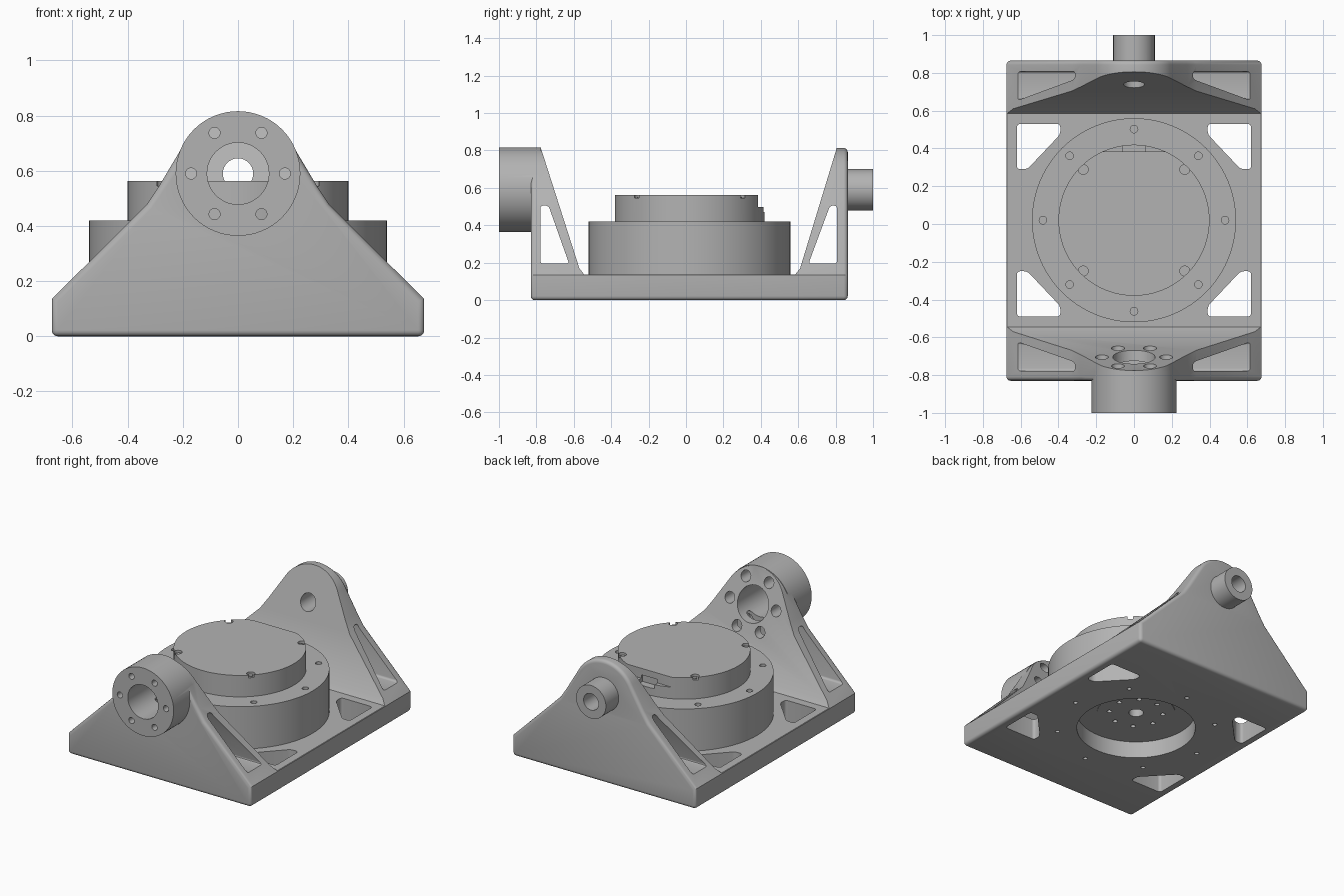
import bpy, bmesh, math
from mathutils import Matrix, Vector

if "Cube" in bpy.data.objects:
    bpy.data.objects.remove(bpy.data.objects["Cube"], do_unlink=True)

grey = bpy.data.materials.new("machined_grey")
grey.use_nodes = True
grey.diffuse_color = (0.45, 0.45, 0.45, 1)
grey.node_tree.nodes["Principled BSDF"].inputs["Base Color"].default_value = (0.45, 0.45, 0.45, 1)

AXIS_Z = 0.59      # height of the tilt axis
MID_Y = 0.02       # centre of the turntable


def finish(name, bm):
    bmesh.ops.recalc_face_normals(bm, faces=bm.faces)
    mesh = bpy.data.meshes.new(name)
    bm.to_mesh(mesh)
    bm.free()
    mesh.materials.append(grey)
    ob = bpy.data.objects.new(name, mesh)
    bpy.context.collection.objects.link(ob)
    return ob


def prism(name, points, axis, lo, hi, corner=0):
    """Extrude a 2D outline along an axis, optionally rounding its corners."""
    place = {"x": lambda a, b, t: (t, a, b),
             "y": lambda a, b, t: (a, t, b),
             "z": lambda a, b, t: (a, b, t)}[axis]
    bm = bmesh.new()
    face = bm.faces.new([bm.verts.new(place(a, b, lo)) for a, b in points])
    top = bmesh.ops.extrude_face_region(bm, geom=[face])["geom"]
    shift = Vector(place(0, 0, hi - lo))
    bmesh.ops.translate(bm, vec=shift, verts=[v for v in top if isinstance(v, bmesh.types.BMVert)])
    if corner:
        edges = [e for e in bm.edges
                 if abs((e.verts[0].co - e.verts[1].co).normalized().dot(shift.normalized())) > 0.99]
        bmesh.ops.bevel(bm, geom=edges, offset=corner, segments=4, profile=0.5, affect="EDGES")
    return finish(name, bm)


def cylinder(name, axis, x, other, lo, hi, r, sides=64):
    """Cylinder along y (other = height) or along z (other = depth)."""
    bm = bmesh.new()
    bmesh.ops.create_cone(bm, cap_ends=True, segments=sides, radius1=r, radius2=r, depth=hi - lo)
    mid = (lo + hi) / 2
    if axis == "y":
        bm.transform(Matrix.Translation((x, mid, other)) @ Matrix.Rotation(math.pi / 2, 4, "X"))
    else:
        bm.transform(Matrix.Translation((x, other, mid)))
    return finish(name, bm)


def ring(count, radius, centre, start=0):
    for i in range(count):
        a = start + i * math.tau / count
        yield radius * math.cos(a), centre + radius * math.sin(a)


def apply(ob, mod):
    bpy.ops.object.select_all(action="DESELECT")
    bpy.context.view_layer.objects.active = ob
    ob.select_set(True)
    bpy.ops.object.modifier_apply(modifier=mod.name)


def combine(ob, tools, operation="DIFFERENCE"):
    for tool in tools:
        mod = ob.modifiers.new("combine", "BOOLEAN")
        mod.operation, mod.solver, mod.object = operation, "EXACT", tool
        apply(ob, mod)
        bpy.data.objects.remove(tool, do_unlink=True)


def smooth(ob):
    bpy.ops.object.select_all(action="DESELECT")
    bpy.context.view_layer.objects.active = ob
    ob.select_set(True)
    bpy.ops.object.shade_smooth_by_angle(angle=math.radians(30))


# Cradle: one front outline run from front to back, with rounded rims
half = [(0.675, 0), (0.675, 0.135), (0.33, 0.478), (0.283, 0.55)]
arc = [(0.223 * math.cos(a), AXIS_Z + 0.223 * math.sin(a))
       for a in (math.radians(28 + 124 * i / 32) for i in range(33))]
cradle = prism("cradle", half + arc + [(-x, z) for x, z in reversed(half)], "y", -0.83, 0.865)
bevel = cradle.modifiers.new("rims", "BEVEL")
bevel.width, bevel.segments, bevel.limit_method = 0.022, 4, "ANGLE"
bevel.angle_limit = math.radians(60)
apply(cradle, bevel)

# Valley between the two sloped uprights
valley = [(-0.78, 0.95), (-0.775, 0.81), (-0.57, 0.17), (-0.545, 0.138),
          (0.585, 0.138), (0.61, 0.17), (0.805, 0.81), (0.81, 0.95)]
combine(cradle, [prism("cut", valley, "x", -1, 1)])

# Bearing boss at the front and stub shaft at the back
combine(cradle, [cylinder("boss", "y", 0, AXIS_Z, -1, -0.775, 0.226),
                 cylinder("shaft", "y", 0, AXIS_Z, 0.83, 1, 0.11, 48)], "UNION")
cuts = [cylinder("cut", "y", 0, AXIS_Z, -1.1, -0.4, 0.112, 48),
        cylinder("cut", "y", 0, AXIS_Z, 0.5, 1.1, 0.055, 32)]
for x, z in ring(6, 0.17, AXIS_Z):
    cuts += [cylinder("cut", "y", x, z, -1.1, -0.8, 0.02, 20),
             cylinder("cut", "y", x, z, -0.84, -0.5, 0.035, 24)]

# Triangular tunnels that lighten the uprights
for pts in ([(-0.778, 0.195), (-0.625, 0.195), (-0.735, 0.505), (-0.778, 0.505)],
            [(0.807, 0.195), (0.655, 0.195), (0.77, 0.505), (0.807, 0.505)]):
    cuts.append(prism("cut", pts, "x", -1, 1, 0.014))

# Corner windows, central opening and bolt holes in the floor
window = [(0.62, 0.51), (0.39, 0.51), (0.39, 0.455), (0.565, 0.27), (0.62, 0.27)]
for sx in (-1, 1):
    for sy in (-1, 1):
        cuts.append(prism("cut", [(sx * x, MID_Y + sy * y) for x, y in window], "z", -0.1, 0.16, 0.018))
cuts.append(cylinder("cut", "z", 0, MID_Y, -0.1, 0.2, 0.364))
cuts += [cylinder("cut", "z", x, y, -0.1, 0.07, 0.014, 16) for x, y in ring(8, 0.485, MID_Y)]
combine(cradle, cuts)
smooth(cradle)

# Turntable housing with bolt holes on its rim
housing = cylinder("turntable_housing", "z", 0, MID_Y, 0.112, 0.42, 0.54, 96)
cuts = [cylinder("cut", "z", x, y, 0.38, 0.5, 0.02, 20) for x, y in ring(8, 0.482, MID_Y)]
combine(housing, cuts)
smooth(housing)

# Rotor plate on the underside, with its holes
rotor = cylinder("rotor_plate", "z", 0, MID_Y, 0.108, 0.2, 0.24)
combine(housing, [cylinder("cut", "z", 0, MID_Y, 0, 0.19, 0.238)])
cuts = [cylinder("cut", "z", x, y, 0, 0.15, 0.015, 16) for x, y in ring(8, 0.165, MID_Y, 0.2)]
cuts.append(cylinder("cut", "z", 0, MID_Y, 0, 0.17, 0.045, 32))
combine(rotor, cuts)
smooth(rotor)

# Turntable cap: flat step at the back, cable slot and four screw recesses
cap = cylinder("turntable_cap", "z", 0, MID_Y, 0.41, 0.563, 0.4, 96)
flat = [(-0.3, 0.385), (0.3, 0.385), (0.3, 0.6), (-0.3, 0.6)]
slot = [(-0.06, 0.37), (0.06, 0.37), (0.06, 0.6), (-0.06, 0.6)]
cuts = [prism("cut", flat, "z", 0.497, 0.7), prism("cut", slot, "z", 0.47, 0.52)]
cuts += [cylinder("cut", "z", x, y, 0.545, 0.7, 0.026, 24)
         for x, y in ring(4, 0.38, MID_Y, math.pi / 4)]
combine(cap, cuts)
smooth(cap)

# Screws seated in the cap recesses
for i, (x, y) in enumerate(ring(4, 0.375, MID_Y, math.pi / 4)):
    smooth(cylinder(f"cap_screw_{i + 1}", "z", x, y, 0.53, 0.552, 0.014, 20))
